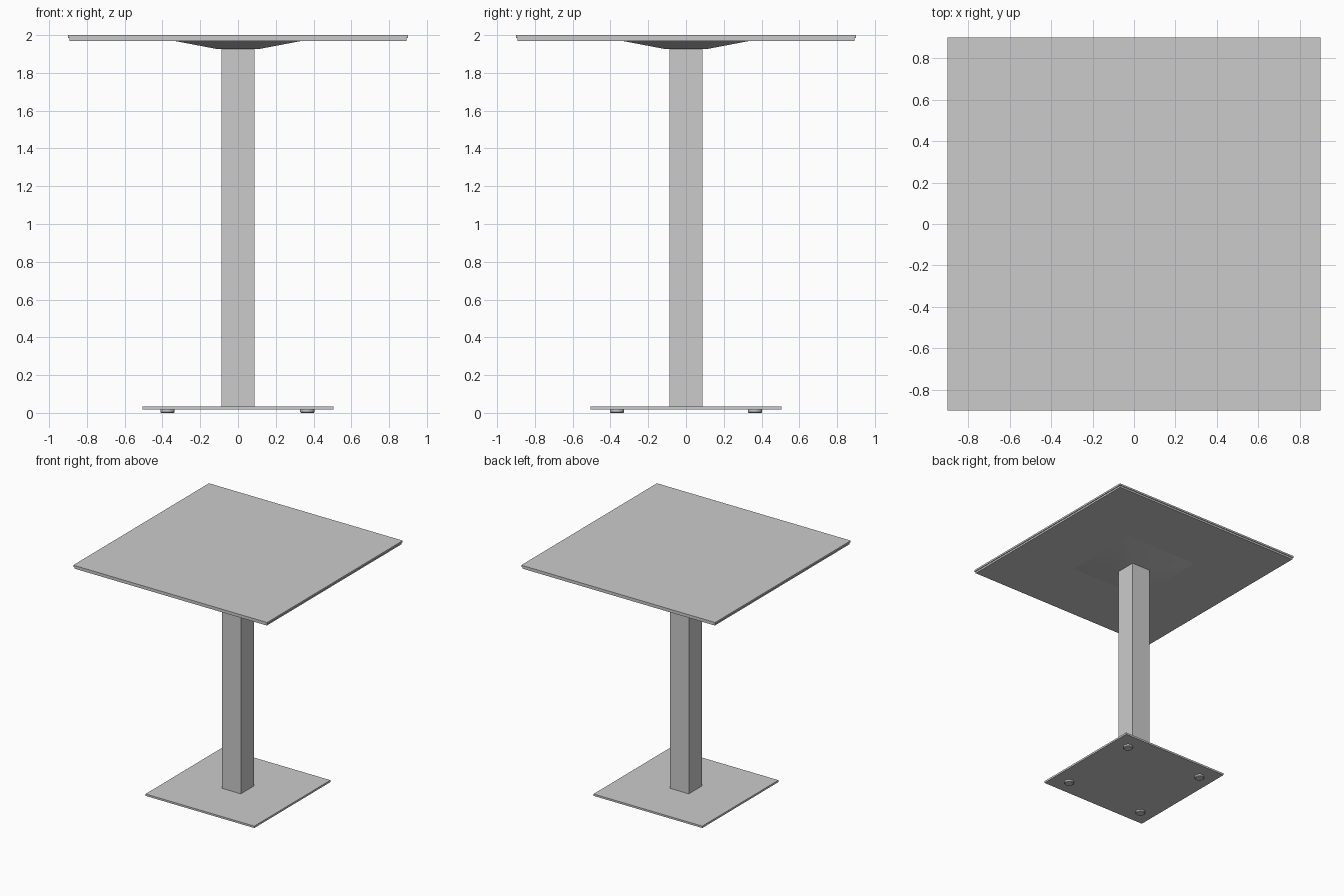
import bpy, bmesh, math
from mathutils import Matrix, Vector

if "Cube" in bpy.data.objects:
    bpy.data.objects.remove(bpy.data.objects["Cube"])


def loft(name, sections, sides=4, centre=(0, 0), smooth=False):
    """Stack of (half width or radius, z) sections, capped at both ends."""
    bm = bmesh.new()
    k = math.sqrt(2) if sides == 4 else 1.0
    rings = []
    for r, z in sections:
        ring = []
        for i in range(sides):
            a = math.pi / sides + 2 * math.pi * i / sides
            ring.append(bm.verts.new((centre[0] + k * r * math.cos(a),
                                      centre[1] + k * r * math.sin(a), z)))
        rings.append(ring)
    for lo, hi in zip(rings, rings[1:]):
        for i in range(sides):
            j = (i + 1) % sides
            bm.faces.new((lo[i], lo[j], hi[j], hi[i]))
    bm.faces.new(rings[0][::-1])
    bm.faces.new(rings[-1])
    bmesh.ops.recalc_face_normals(bm, faces=bm.faces[:])
    mesh = bpy.data.meshes.new(name)
    bm.to_mesh(mesh)
    bm.free()
    obj = bpy.data.objects.new(name, mesh)
    bpy.context.collection.objects.link(obj)
    if smooth:
        bpy.ops.object.select_all(action='DESELECT')
        obj.select_set(True)
        bpy.context.view_layer.objects.active = obj
        bpy.ops.object.shade_smooth_by_angle(angle=math.radians(30))
    return obj


# Table top: thin slab with a slightly inset lower lip
loft("table_top", [(0.893, 1.97), (0.893, 1.985), (0.90, 1.985), (0.90, 2.0)])

# Flared support under the top
loft("top_support", [(0.115, 1.927), (0.34, 1.97)], smooth=True)

# Square column
loft("column", [(0.088, 0.033), (0.088, 1.927)])

# Base plate
loft("base_plate", [(0.505, 0.018), (0.505, 0.034)])

# Four round glides under the base
for x, side in ((-0.373, "left"), (0.367, "right")):
    for y, end in ((-0.365, "front"), (0.365, "back")):
        loft(f"foot_{end}_{side}", [(0.034, 0.0), (0.038, 0.005), (0.038, 0.018)],
             sides=24, centre=(x, y), smooth=True)
